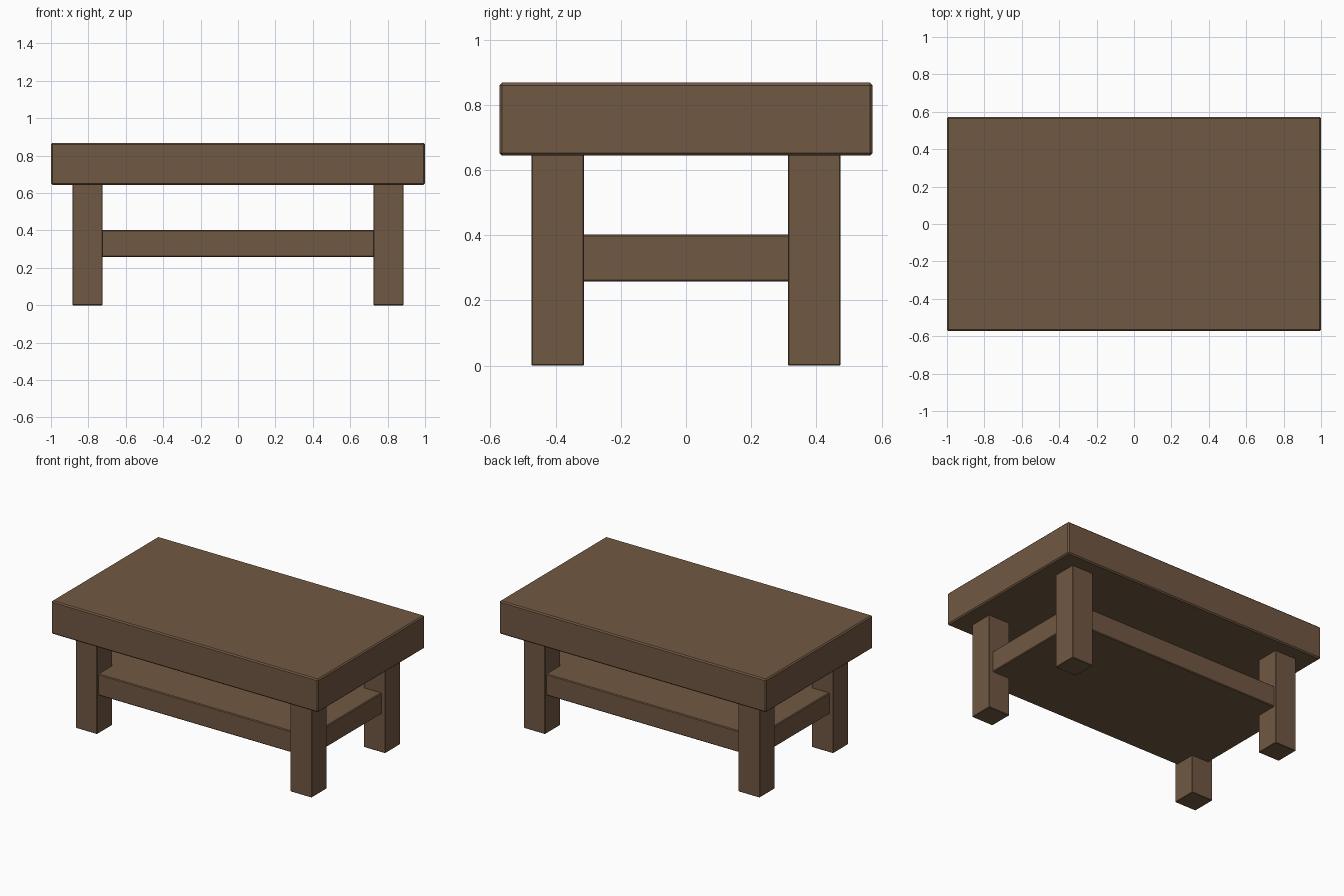
import bpy

if "Cube" in bpy.data.objects:
    bpy.data.objects.remove(bpy.data.objects["Cube"])

wood = bpy.data.materials.new("brown wood")
wood.diffuse_color = (0.165, 0.098, 0.056, 1.0)
wood.use_nodes = True
wood.node_tree.nodes["Principled BSDF"].inputs["Base Color"].default_value = wood.diffuse_color


def box(name, x0, x1, y0, y1, z0, z1, bevel):
    """Axis-aligned wooden block with a narrow chamfer."""
    bpy.ops.mesh.primitive_cube_add(
        size=1, location=((x0 + x1) / 2, (y0 + y1) / 2, (z0 + z1) / 2))
    ob = bpy.context.object
    ob.name = name
    ob.scale = (x1 - x0, y1 - y0, z1 - z0)
    bpy.ops.object.transform_apply(location=False, rotation=False, scale=True)
    ob.data.materials.append(wood)
    mod = ob.modifiers.new("chamfer", 'BEVEL')
    mod.width = bevel
    mod.segments = 1
    return ob


# Thick table top
box("table_top", -1.0, 1.0, -0.572, 0.572, 0.644, 0.868, 0.008)

# Lower shelf, let into the legs
box("shelf", -0.855, 0.855, -0.46, 0.46, 0.258, 0.402, 0.005)

# Four square legs
for sx, side in ((-1, "left"), (1, "right")):
    for sy, end in ((-1, "front"), (1, "back")):
        xs = sorted((sx * 0.724, sx * 0.884))
        ys = sorted((sy * 0.313, sy * 0.474))
        box(f"{end}_{side}_leg", *xs, *ys, 0.0, 0.65, 0.003)
